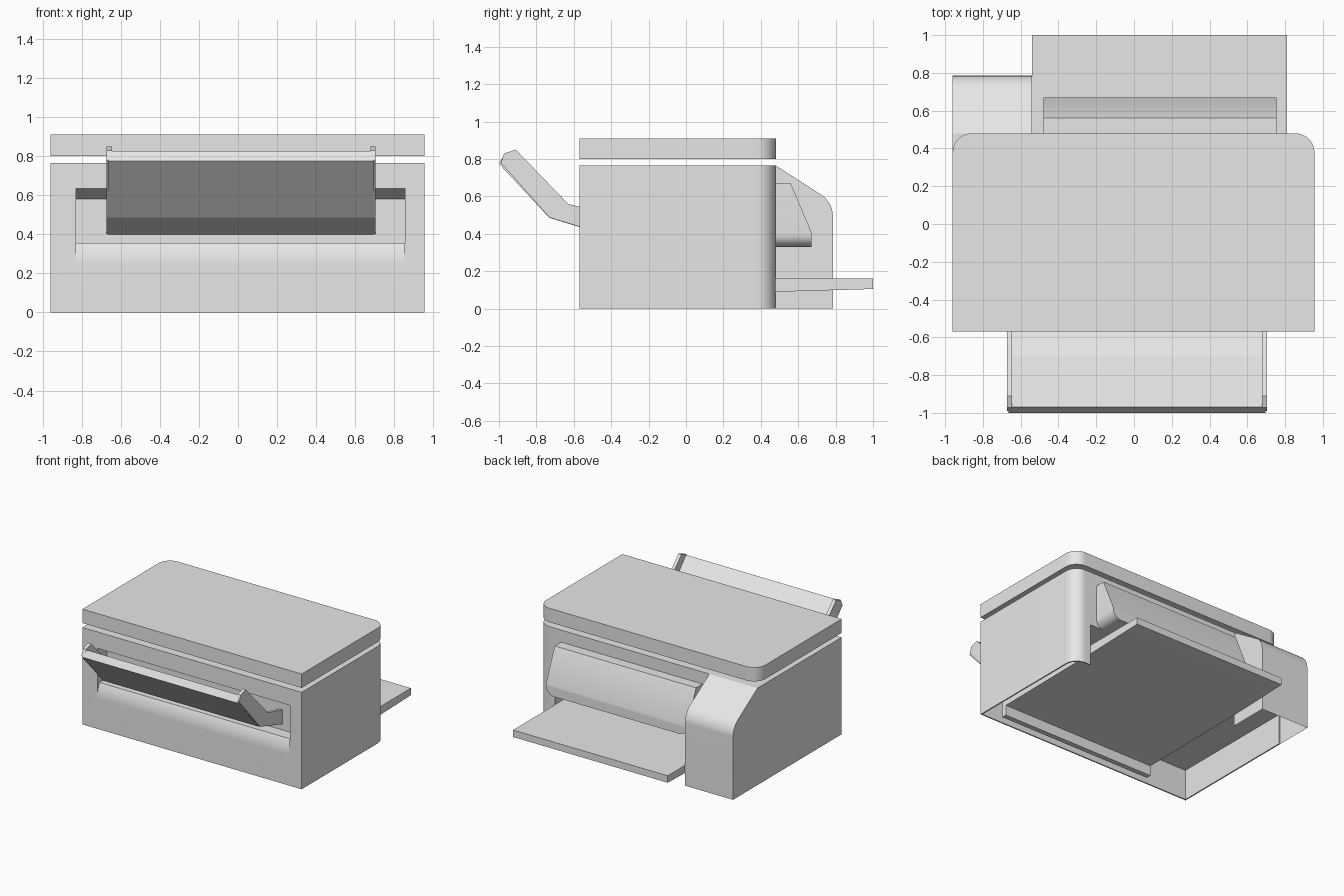
import bpy, bmesh, math

if "Cube" in bpy.data.objects:
    bpy.data.objects.remove(bpy.data.objects["Cube"])

grey = bpy.data.materials.new("light_grey_plastic")
grey.diffuse_color = (0.8, 0.8, 0.8, 1)
grey.use_nodes = True
grey.node_tree.nodes["Principled BSDF"].inputs["Base Color"].default_value = grey.diffuse_color


def arc(cx, cy, r, a0, a1, n=12):
    return [(cx + r * math.cos(math.radians(a0 + (a1 - a0) * i / n)),
             cy + r * math.sin(math.radians(a0 + (a1 - a0) * i / n))) for i in range(n + 1)]


def prism(name, pts, axis, lo, hi, edit=None):
    """Extrude a 2D profile along an axis; edit may change the mesh afterwards."""
    place = {'x': lambda p, d: (d, p[0], p[1]),
             'z': lambda p, d: (p[0], p[1], d)}[axis]
    bm = bmesh.new()
    a = [bm.verts.new(place(p, lo)) for p in pts]
    b = [bm.verts.new(place(p, hi)) for p in pts]
    n = len(pts)
    bm.faces.new(a[::-1])
    bm.faces.new(b)
    for i in range(n):
        j = (i + 1) % n
        bm.faces.new((a[i], a[j], b[j], b[i]))
    bmesh.ops.recalc_face_normals(bm, faces=bm.faces[:])
    if edit:
        edit(bm)
    me = bpy.data.meshes.new(name)
    bm.to_mesh(me)
    bm.free()
    me.materials.append(grey)
    ob = bpy.data.objects.new(name, me)
    bpy.context.collection.objects.link(ob)
    return ob


def select(ob):
    bpy.ops.object.select_all(action='DESELECT')
    ob.select_set(True)
    bpy.context.view_layer.objects.active = ob


def cut(ob, cutter):
    m = ob.modifiers.new("cut", 'BOOLEAN')
    m.operation = 'DIFFERENCE'
    m.solver = 'EXACT'
    m.object = cutter
    select(ob)
    bpy.ops.object.modifier_apply(modifier=m.name)
    bpy.data.objects.remove(cutter)


# Main body with rounded rear corner
body = prism("body", [(-.96, -.57), (.955, -.57)] + arc(.855, .38, .1, 0, 90)
             + [(-.96, .48)], 'z', 0, .765)

# Hollow underside, open towards the side housing
cut(body, prism("underside_cutter", [(-.95, -.56), (.945, -.56)] + arc(.855, .38, .09, 0, 90)
                + [(-.55, .47), (-.55, .9), (-.95, .9)], 'z', -.1, .24))
# Rear paper slot
cut(body, prism("rear_slot_cutter", [(.2, -.1), (.6, -.1), (.6, .33), (.2, .33)],
                'x', -.54, .81))
# Front recess with sloped ceiling
cut(body, prism("recess_cutter", [(-.7, .355), (-.45, .355), (-.45, .58), (-.57, .635), (-.7, .635)],
                'x', -.83, .855))
# Shallow finger scoop below the recess
scoop = [(-.57 + .03 * (i / 8) ** 2, .24 + .12 * i / 8) for i in range(9)]
cut(body, prism("scoop_cutter", [(-.7, .24)] + scoop + [(-.7, .36)], 'x', -.83, .85))

# Lid floating just above the body
prism("lid", [(-.96, -.57), (.955, -.57)] + arc(.855, .38, .1, 0, 90)
      + arc(-.86, .38, .1, 90, 180), 'z', .80, .91)


# Rear side housing, open below and towards the body
def open_housing(bm):
    gone = [f for f in bm.faces
            if all(v.co.z < .001 for v in f.verts) or all(v.co.y < .481 for v in f.verts)]
    bmesh.ops.delete(bm, geom=gone, context='FACES')


prism("side_housing", [(.48, 0), (.785, 0)] + arc(.645, .493, .14, 0, 57)
      + [(.48, .765)], 'x', -.96, -.54, open_housing)


# Rear feed cover with rounded lower corners
def round_bottom(bm):
    edges = [e for e in bm.edges
             if all(v.co.z < .331 for v in e.verts)
             and abs(e.verts[0].co.x - e.verts[1].co.x) < .001]
    bmesh.ops.bevel(bm, geom=edges, offset=.07, segments=8, profile=.5, affect='EDGES')


prism("rear_cover", [(.47, .33), (.67, .33), (.67, .41), (.56, .67), (.47, .67)],
      'x', -.48, .755, round_bottom)

# Long paper tray running under the body, with a front lip
prism("paper_tray", [(-.5, 0), (-.46, 0), (-.46, .08), (.48, .09), (1, .105),
                     (1, .16), (-.5, .16)], 'x', -.54, .81)

# Front feed flap: panel and two raised side guides
prism("feed_panel", [(-1, .775), (-.73, .485), (-.45, .40), (-.45, .45),
                     (-.70, .53), (-.97, .825)], 'x', -.665, .695)
guide = [(-.99, .78), (-.73, .487), (-.45, .402), (-.45, .515), (-.63, .56),
         (-.91, .85), (-.972, .83)]
for side, lo, hi in (("left", -.673, -.645), ("right", .678, .704)):
    prism(side + "_guide", guide, 'x', lo, hi)

for ob in list(bpy.context.collection.objects):
    select(ob)
    bpy.ops.object.shade_smooth_by_angle(angle=math.radians(25))
